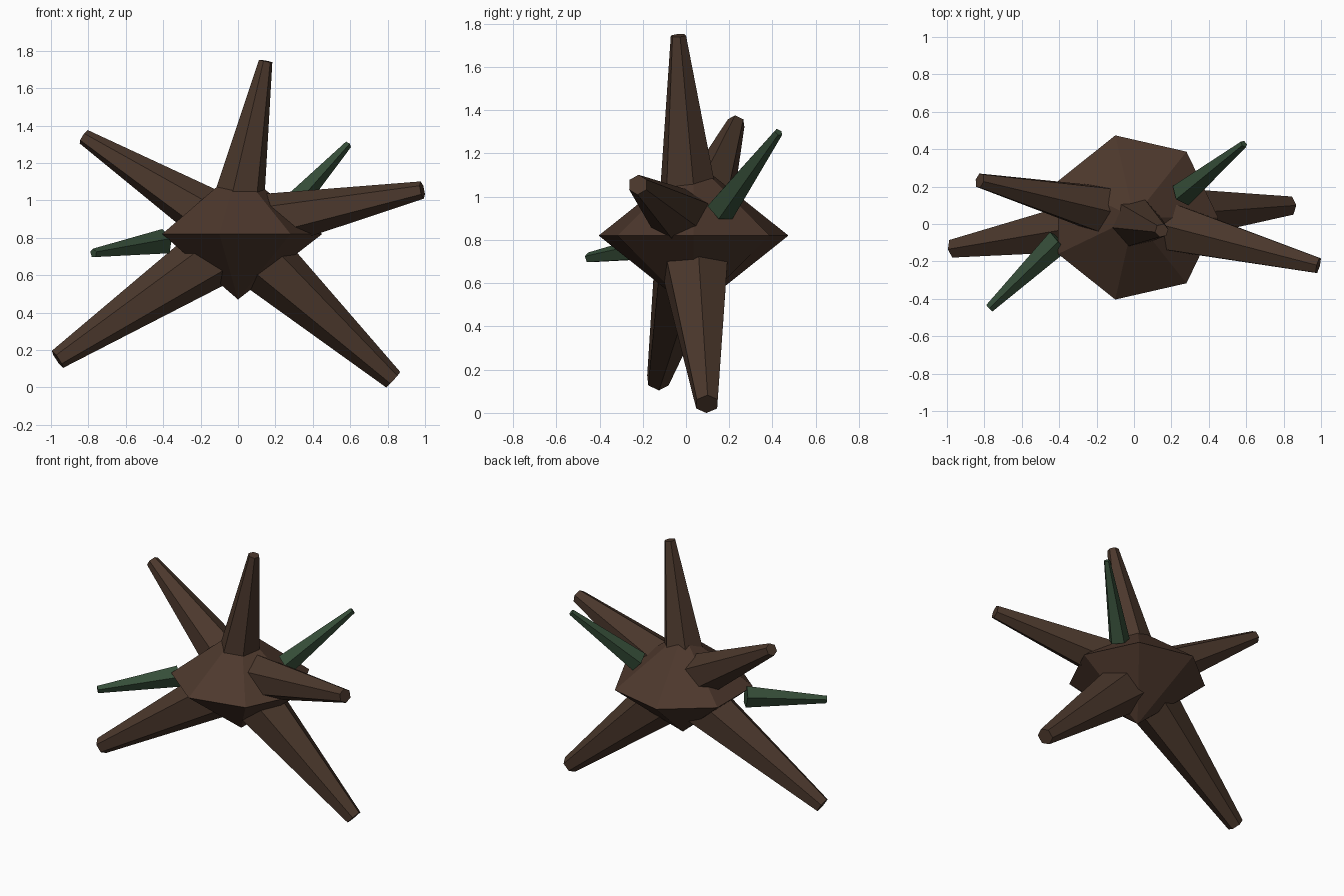
import bpy
import bmesh
from math import cos, sin, pi, radians
from mathutils import Vector, Quaternion

if "Cube" in bpy.data.objects:
    bpy.data.objects.remove(bpy.data.objects["Cube"])


def material(name, rgb):
    m = bpy.data.materials.new(name)
    m.diffuse_color = (*rgb, 1)
    m.use_nodes = True
    m.node_tree.nodes["Principled BSDF"].inputs["Base Color"].default_value = m.diffuse_color
    return m


BARK = material("dark_bark", (0.075, 0.04, 0.026))
WOOD = material("branch_wood", (0.07, 0.039, 0.025))
MOSS = material("green", (0.036, 0.075, 0.04))


def spike(name, base, tip, r_base, r_tip, sides, mat, spin=0):
    """Tapered flat-sided spike between two points."""
    base, tip = Vector(base), Vector(tip)
    axis = tip - base
    turn = axis.to_track_quat('Z', 'Y') @ Quaternion((0, 0, 1), radians(spin))
    bpy.ops.mesh.primitive_cone_add(vertices=sides, radius1=r_base, radius2=r_tip,
                                    depth=axis.length, location=(base + tip) / 2,
                                    rotation=turn.to_euler())
    ob = bpy.context.object
    ob.name = name
    ob.data.materials.append(mat)


# seven-sided double-pyramid core
bm = bmesh.new()
top, bottom = bm.verts.new((0, 0, 0.35)), bm.verts.new((0, 0, -0.35))
rim = [bm.verts.new((0.45 * cos(2 * pi * i / 7), 0.45 * sin(2 * pi * i / 7), 0)) for i in range(7)]
for a, b in zip(rim, rim[1:] + rim[:1]):
    bm.faces.new((a, b, top))
    bm.faces.new((b, a, bottom))
mesh = bpy.data.meshes.new("core")
bm.to_mesh(mesh)
bm.free()
core = bpy.data.objects.new("core", mesh)
core.location = (0, 0.035, 0.82)
mesh.materials.append(BARK)
bpy.context.collection.objects.link(core)

# six-sided branches
for name, base, tip, r0, r1, spin in [
    ("top_branch", (-0.005, 0.015, 0.95), (0.148, -0.035, 1.745), 0.147, 0.037, 30),
    ("right_upper_branch", (0.17, -0.01, 0.89), (0.985, -0.222, 1.055), 0.148, 0.047, 0),
    ("left_upper_branch", (-0.14, 0.07, 0.91), (-0.825, 0.232, 1.34), 0.145, 0.042, 0),
    ("left_lower_branch", (-0.14, 0.01, 0.70), (-0.965, -0.13, 0.15), 0.168, 0.055, 0),
    ("right_lower_branch", (0.13, 0.045, 0.68), (0.83, 0.097, 0.041), 0.168, 0.056, 0),
]:
    spike(name, base, tip, r0, r1, 6, WOOD, spin)

# five-sided green shoots
spike("right_shoot", (0.26, 0.16, 0.94), (0.588, 0.428, 1.298), 0.07, 0.021, 5, MOSS)
spike("left_shoot", (-0.40, -0.09, 0.775), (-0.773, -0.45, 0.717), 0.072, 0.025, 5, MOSS)
